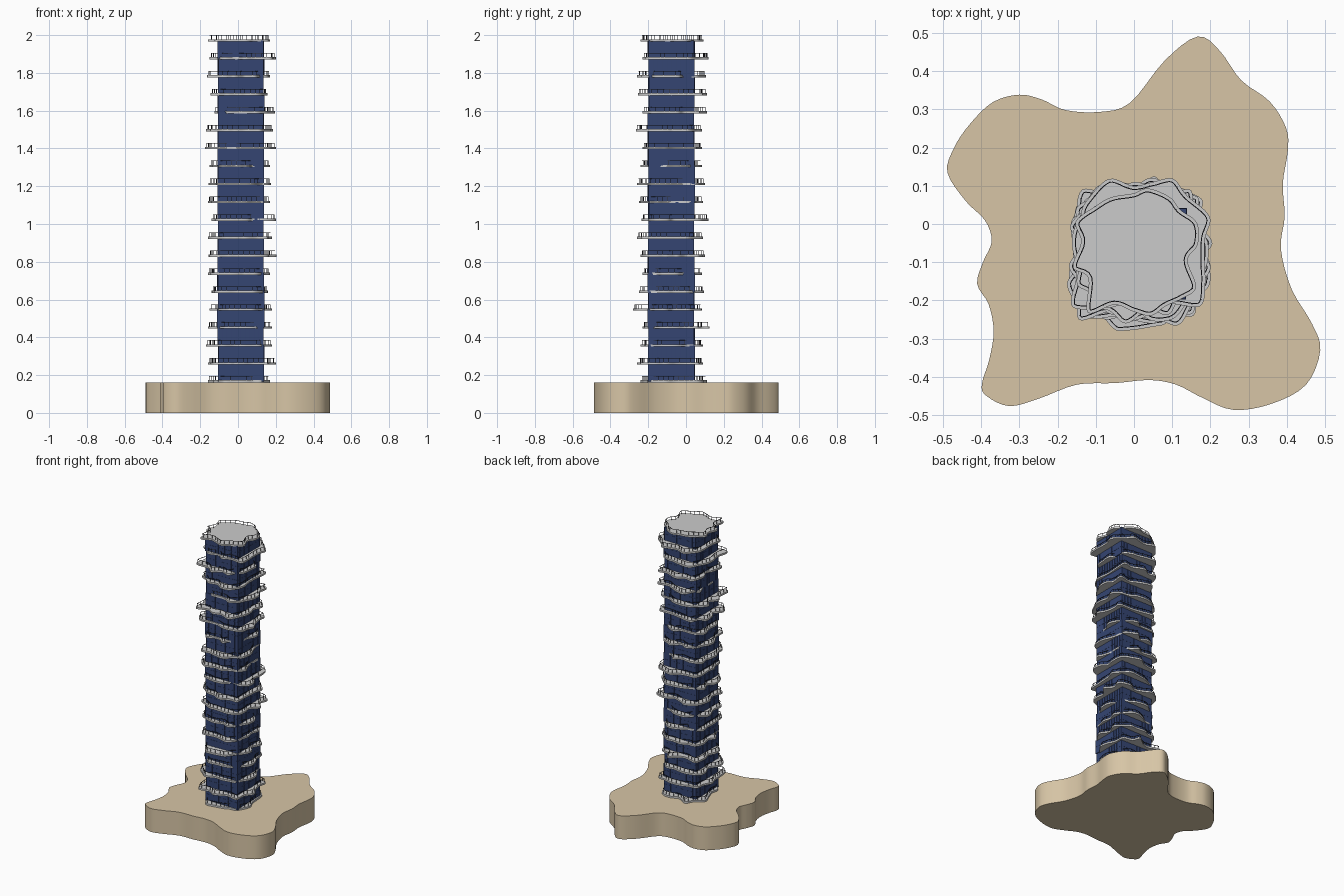
import bpy, bmesh, math, random
from mathutils import Vector

if "Cube" in bpy.data.objects:
    bpy.data.objects.remove(bpy.data.objects["Cube"])

random.seed(7)
CX, CY, H = 0.015, -0.078, 0.121      # tower centre and half width
FLOORS, Z0, STEP = 20, 0.167, 0.095


def material(name, col):
    m = bpy.data.materials.new(name)
    m.diffuse_color = (*col, 1)
    m.use_nodes = True
    m.node_tree.nodes["Principled BSDF"].inputs["Base Color"].default_value = m.diffuse_color
    return m


TAN = material("sandstone", (0.68, 0.56, 0.38))
NAVY = material("blue_glass", (0.035, 0.06, 0.17))
DARK = material("dark_metal", (0.03, 0.03, 0.035))


def finish(name, bm, mat=None, smooth=False):
    bmesh.ops.recalc_face_normals(bm, faces=bm.faces)
    me = bpy.data.meshes.new(name)
    bm.to_mesh(me)
    bm.free()
    ob = bpy.data.objects.new(name, me)
    bpy.context.collection.objects.link(ob)
    if mat:
        me.materials.append(mat)
    if smooth:
        bpy.context.view_layer.objects.active = ob
        bpy.ops.object.select_all(action='DESELECT')
        ob.select_set(True)
        bpy.ops.object.shade_smooth_by_angle(angle=math.radians(35))
    return ob


def spline(pts, n):
    """Closed smooth curve through the points."""
    P = [Vector(p) for p in pts]
    k, out = len(P), []
    for i in range(k):
        a, b, c, d = P[i - 1], P[i], P[(i + 1) % k], P[(i + 2) % k]
        for j in range(n):
            t = j / n
            out.append(0.5 * (2 * b + (c - a) * t + (2 * a - 5 * b + 4 * c - d) * t * t
                              + (3 * b - a - 3 * c + d) * t ** 3))
    return out


def prism(bm, line, z0, z1):
    lo = [bm.verts.new((p.x, p.y, z0)) for p in line]
    hi = [bm.verts.new((p.x, p.y, z1)) for p in line]
    bm.faces.new(lo)
    bm.faces.new(hi)
    for i in range(len(lo)):
        bm.faces.new((lo[i - 1], lo[i], hi[i], hi[i - 1]))


def inset(line, d):
    out = []
    for i, p in enumerate(line):
        t = (line[(i + 1) % len(line)] - line[i - 1]).normalized()
        out.append(p + Vector((-t.y, t.x)) * d)
    return out


def ring(bm, outer, inner, z0, z1):
    """Closed band with a rectangular section."""
    loops = [[bm.verts.new((p.x, p.y, z)) for p in l]
             for l, z in ((outer, z0), (outer, z1), (inner, z1), (inner, z0))]
    for a in range(4):
        A, B = loops[a], loops[(a + 1) % 4]
        for i in range(len(A)):
            bm.faces.new((A[i - 1], A[i], B[i], B[i - 1]))


def box(bm, x, y, z0, z1, w):
    prism(bm, [Vector((x + a * w, y + b * w)) for a, b in
               ((-1, -1), (1, -1), (1, 1), (-1, 1))], z0, z1)


# landscaped base
base = [(.166, .49), (.224, .453), (.28, .376), (.355, .32), (.398, .25), (.402, .19),
        (.389, .105), (.394, .02), (.384, -.065), (.412, -.17), (.465, -.26), (.487, -.33),
        (.45, -.42), (.36, -.47), (.26, -.486), (.18, -.455), (.11, -.42), (.04, -.408),
        (-.05, -.416), (-.15, -.42), (-.25, -.457), (-.326, -.476), (-.385, -.45),
        (-.398, -.42), (-.378, -.353), (-.367, -.28), (-.38, -.21), (-.41, -.157),
        (-.395, -.1), (-.372, -.045), (-.39, .01), (-.44, .06), (-.488, .135), (-.47, .2),
        (-.43, .26), (-.37, .318), (-.3, .338), (-.24, .325), (-.18, .298), (-.09, .293),
        (-.01, .317), (.08, .427)]
bm = bmesh.new()
prism(bm, spline(base[::-1], 4)[::-1], 0, 0.16)
finish("base", bm, TAN, True)

# reach of each balcony slab: min x, max x, min y, max y, in hundredths
REACH = [(-16, 17, -24, 11), (-16, 20, -26, 9), (-17, 18, -24, 9), (-16, 18, -23, 12.5),
         (-15, 18, -28, 8.5), (-14, 16, -25, 9.5), (-16, 17, -23, 8.5), (-15.5, 20.5, -24, 10),
         (-16, 18, -26, 9), (-14, 20, -23.5, 12), (-16, 17, -25, 9), (-15.5, 17.5, -26, 10),
         (-15, 17, -24, 8.5), (-17.5, 20, -23, 8.5), (-17, 18.5, -26.5, 8.5),
         (-12.5, 19.5, -23, 11), (-14.5, 15.5, -25.5, 11), (-16.5, 17, -26, 10.5),
         (-15, 20, -23, 12), (-16, 17, -24, 9.3)]


def slab_outline(reach):
    n, pts = 20, []
    for i in range(n):
        a = 2 * math.pi * (i + 0.5) / n + random.uniform(-.06, .06)
        c, s = math.cos(a), math.sin(a)
        r = H / (abs(c) ** 5 + abs(s) ** 5) ** 0.2        # rounded square
        r += random.uniform(0.012, 0.06)
        pts.append((r * c, r * s))
    line = spline(pts, 6)
    x0, x1, y0, y1 = (v / 100 for v in reach)
    lx, hx = min(p.x for p in line), max(p.x for p in line)
    ly, hy = min(p.y for p in line), max(p.y for p in line)
    return [Vector((CX + p.x * ((x1 - CX) / hx if p.x > 0 else (x0 - CX) / lx),
                    CY + p.y * ((y1 - CY) / hy if p.y > 0 else (y0 - CY) / ly)))
            for p in line]


for f in range(FLOORS):
    z = Z0 + STEP * f
    # balcony slab
    line = slab_outline(REACH[f])
    bm = bmesh.new()
    prism(bm, line, z - 0.006, z + 0.006)
    finish(f"balcony_slab_{f + 1}", bm, None, True)

    # railing: handrail and posts
    bm = bmesh.new()
    rail = inset(line, 0.008)
    top = z + 0.028
    ring(bm, rail, inset(line, 0.0105), top - 0.0025, top)
    walked = 0
    for i, p in enumerate(rail):
        walked += (p - rail[i - 1]).length
        if walked > 0.024:
            walked = 0
            box(bm, p.x, p.y, z + 0.005, top - 0.001, 0.001)
    finish(f"railing_{f + 1}", bm, DARK)

    if f == FLOORS - 1:
        break
    # glazed storey with slightly uneven corners
    quad = [Vector((CX + a * (H + random.uniform(-.004, .003)),
                    CY + b * (H + random.uniform(-.004, .003))))
            for a, b in ((-1, -1), (1, -1), (1, 1), (-1, 1))]
    bm = bmesh.new()
    prism(bm, quad, z, z + STEP)
    finish(f"glass_storey_{f + 1}", bm, NAVY)

    # mullions and mid transom
    bm = bmesh.new()
    for k in range(4):
        a, b = quad[k], quad[(k + 1) % 4]
        for j in range(10):
            p = a.lerp(b, j / 10)
            box(bm, p.x, p.y, z, z + STEP, 0.0013)
    big = [q + (q - Vector((CX, CY))) * 0.009 for q in quad]
    ring(bm, big, quad, z + 0.047, z + 0.0495)
    finish(f"mullions_{f + 1}", bm, NAVY)
